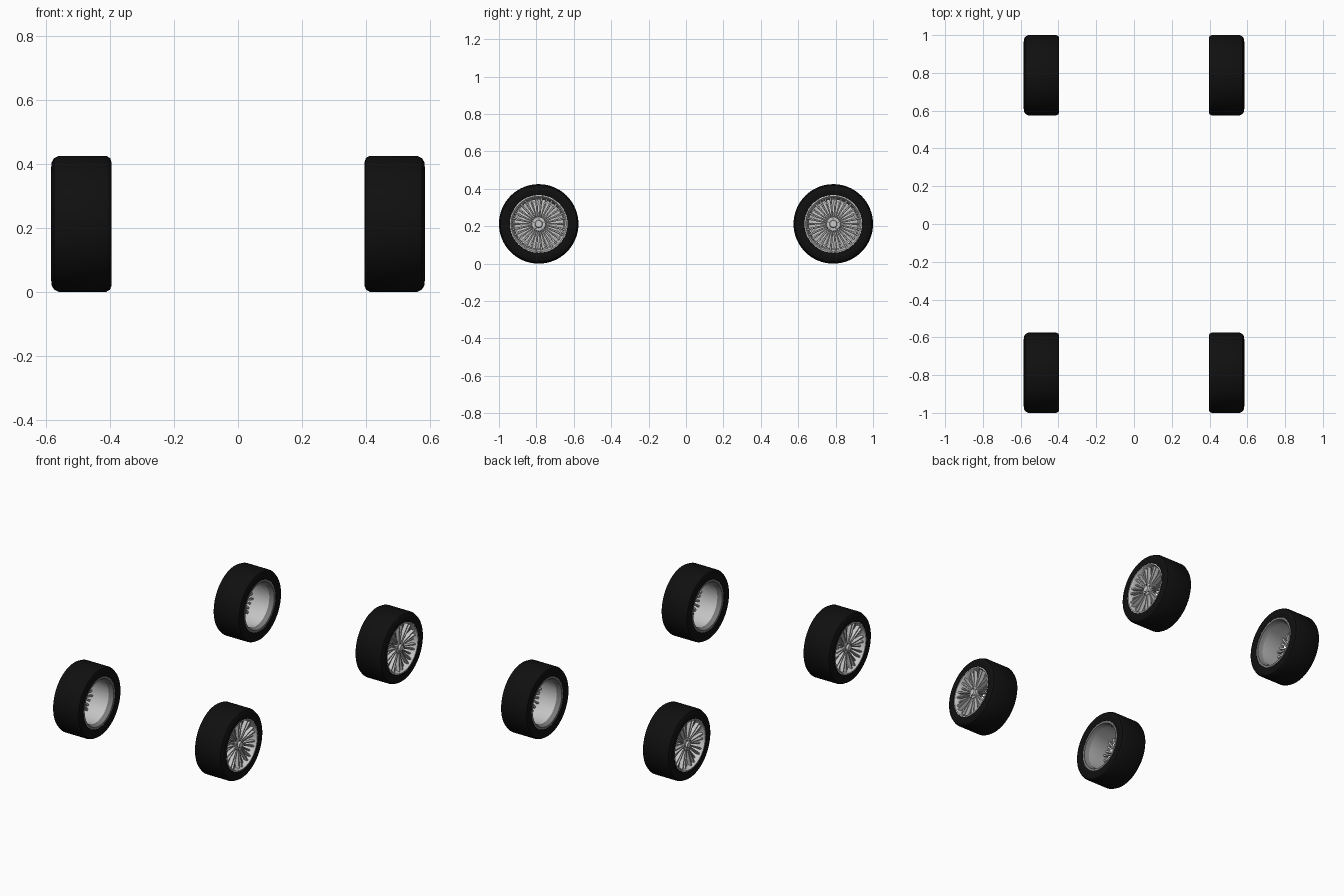
import bpy, bmesh
from math import pi, radians, sin, cos
from mathutils import Matrix, Vector

if "Cube" in bpy.data.objects:
    bpy.data.objects.remove(bpy.data.objects["Cube"])


def material(name, level):
    m = bpy.data.materials.new(name)
    m.use_nodes = True
    m.diffuse_color = (level, level, level, 1)
    m.node_tree.nodes["Principled BSDF"].inputs["Base Color"].default_value = m.diffuse_color
    return m


rubber = material("black rubber", 0.005)
silver = material("silver alloy", 0.58)
grey = material("dark grey metal", 0.2)


def finish(bm, name, *mats):
    bmesh.ops.recalc_face_normals(bm, faces=bm.faces)
    me = bpy.data.meshes.new(name)
    bm.to_mesh(me)
    bm.free()
    for m in mats:
        me.materials.append(m)
    me.shade_smooth()
    me.set_sharp_from_angle(angle=radians(32))
    return me


def lathe(profile, steps=64):
    """Turn a closed (x, radius) outline round the axle."""
    bm = bmesh.new()
    vs = [bm.verts.new((x, 0, r)) for x, r in profile]
    es = [bm.edges.new((v, vs[i - 1])) for i, v in enumerate(vs)]
    bmesh.ops.spin(bm, geom=vs + es, cent=(0, 0, 0), axis=(1, 0, 0),
                   angle=2 * pi, steps=steps)
    bmesh.ops.remove_doubles(bm, verts=bm.verts, dist=1e-5)
    return bm


def bar(bm, a0, r0, w0, x0, a1, r1, w1, x1, depth):
    """Add a tapered, bevelled-looking bar between two polar points."""
    rings = []
    p0 = Vector((0, sin(a0) * r0, cos(a0) * r0))
    p1 = Vector((0, sin(a1) * r1, cos(a1) * r1))
    side = (p1 - p0).normalized().cross(Vector((1, 0, 0)))
    for p, w, x in ((p0, w0, x0), (p1, w1, x1)):
        section = ((-.5, -depth), (-.5, -.005), (-.28, 0), (.28, 0), (.5, -.005), (.5, -depth))
        rings.append([bm.verts.new(p + side * w * s + Vector((x + d, 0, 0)))
                      for s, d in section])
    n = len(rings[0])
    for i in range(n):
        j = (i + 1) % n
        bm.faces.new((rings[0][i], rings[0][j], rings[1][j], rings[1][i]))
    bm.faces.new(rings[0])
    bm.faces.new(rings[1])


def cylinder(bm, x, y, z, r0, r1, depth, sides):
    place = Matrix.Translation((x, y, z)) @ Matrix.Rotation(pi / 2, 4, "Y")
    bmesh.ops.create_cone(bm, cap_ends=True, segments=sides, radius1=r0,
                          radius2=r1, depth=depth, matrix=place)


# Tyre
tyre = finish(lathe([(.082, .15), (.09, .155), (.094, .175), (.092, .193), (.085, .205),
                     (.07, .2125), (-.078, .2125), (-.09, .206), (-.094, .195),
                     (-.094, .172), (-.09, .155), (-.082, .15)]), "tyre", rubber)

# Rim barrel, with a darker lip on the inner side
bm = lathe([(.089, .155), (.09, .148), (.082, .143), (.06, .138), (-.062, .131),
            (-.072, .137), (-.088, .142), (-.089, .155), (-.07, .151), (.07, .151)])
for f in bm.faces:
    if f.calc_center_median().x < -.064:
        f.material_index = 1
rim = finish(bm, "rim", silver, grey)

# Forked spokes, with a slimmer recessed spoke between each pair
count = 10
bm = bmesh.new()
for k in range(count):
    a = 2 * pi * k / count
    for s in (-1, 1):
        bar(bm, a + s * radians(7), .032, .008, .068,
            a + s * radians(6), .143, .0125, .08, .022)
    b = a + pi / count
    bar(bm, b, .03, .006, .058, b, .142, .011, .066, .018)
spokes = finish(bm, "spokes", silver)

# Hub disc and centre cap
bm = bmesh.new()
cylinder(bm, .057, 0, 0, .042, .036, .03, 40)
cylinder(bm, .076, 0, 0, .022, .018, .014, 24)
hub = finish(bm, "hub", silver)

# Wheel nuts
bm = bmesh.new()
for k in range(5):
    a = 2 * pi * k / 5
    cylinder(bm, .073, sin(a) * .029, cos(a) * .029, .0045, .004, .008, 6)
nuts = finish(bm, "wheel_nuts", grey)

# Four wheels; opposite sides are turned to face outwards
for end, y in (("front", -.7875), ("rear", .7875)):
    for hand, x in (("left", .49), ("right", -.49)):
        turn = Matrix.Identity(4)
        if x < 0:
            turn = Matrix.Rotation(pi, 4, "Z") @ Matrix.Rotation(pi / count, 4, "X")
        for me in (tyre, rim, spokes, hub, nuts):
            ob = bpy.data.objects.new(f"{end}_{hand}_{me.name}", me)
            ob.matrix_world = Matrix.Translation((x, y, .2125)) @ turn
            bpy.context.collection.objects.link(ob)
